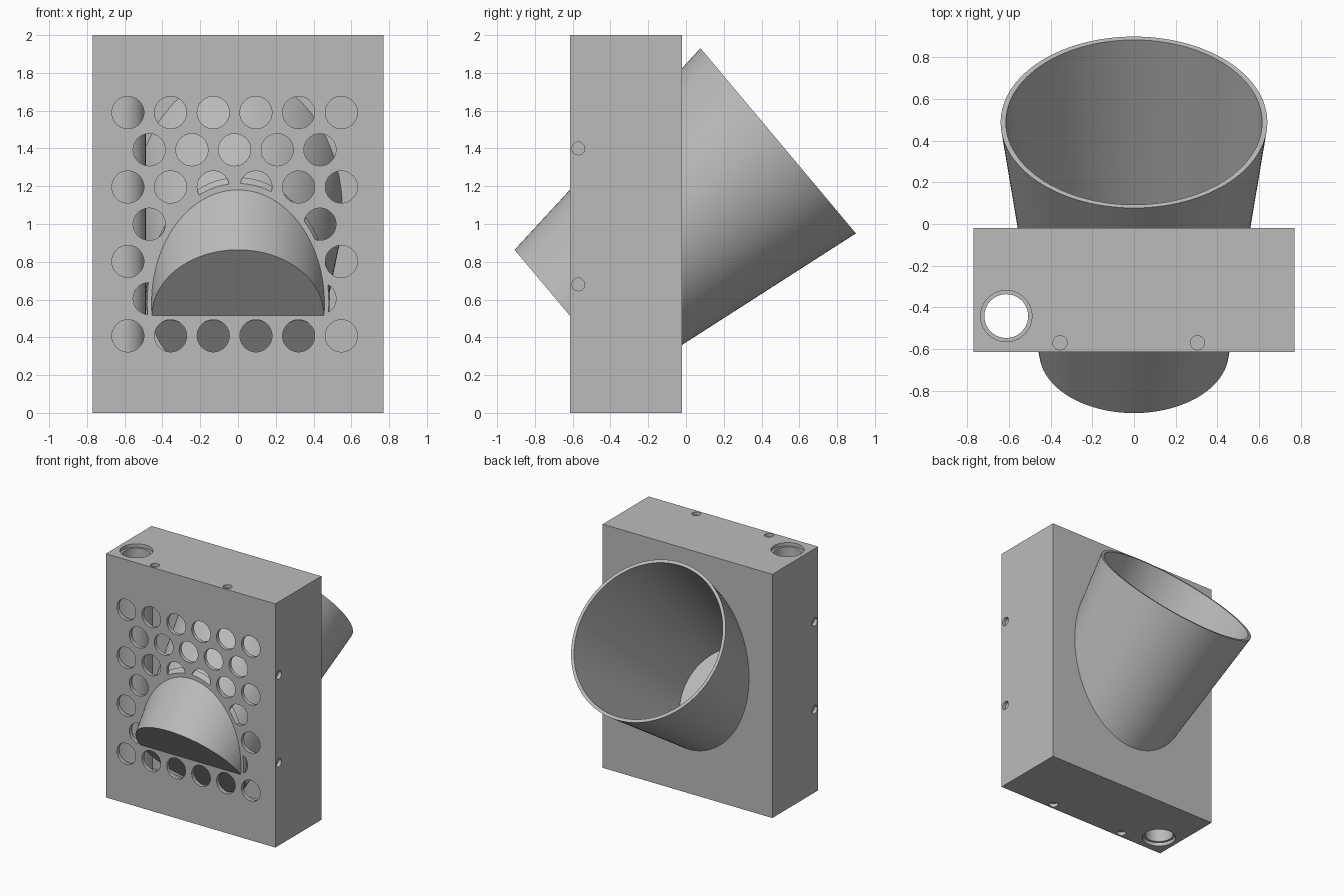
import bpy
from math import radians, sin, cos, pi
from mathutils import Vector

if "Cube" in bpy.data.objects:
    bpy.data.objects.remove(bpy.data.objects["Cube"])

grey = bpy.data.materials.new("plain_grey")
grey.use_nodes = True
COLOUR = (0.5, 0.5, 0.5, 1)
grey.diffuse_color = COLOUR
grey.node_tree.nodes["Principled BSDF"].inputs["Base Color"].default_value = COLOUR

# Housing limits and wall thickness
HALF_X, FRONT, BACK, TOP, WALL = 0.77, -0.615, -0.02, 2.0, 0.03

# Tapered duct: axis start, tilt, length and radii
START = Vector((0, -0.615, 0.515))
TILT = radians(40)
AXIS = Vector((0, cos(TILT), sin(TILT)))
LENGTH, R_FRONT, R_BACK = 1.44, 0.455, 0.64


def box(name, lo, hi):
    lo, hi = Vector(lo), Vector(hi)
    bpy.ops.mesh.primitive_cube_add(size=1, location=(lo + hi) / 2)
    ob = bpy.context.object
    ob.name = name
    ob.scale = hi - lo
    bpy.ops.object.transform_apply(location=True, rotation=True, scale=True)
    return ob


def frustum(name, a, b, r1, r2=None, sides=48):
    a, b = Vector(a), Vector(b)
    d = b - a
    bpy.ops.mesh.primitive_cone_add(
        vertices=sides, radius1=r1, radius2=r1 if r2 is None else r2,
        depth=d.length, location=(a + b) / 2,
        rotation=d.to_track_quat('Z', 'Y').to_euler())
    ob = bpy.context.object
    ob.name = name
    bpy.ops.object.transform_apply(location=True, rotation=True, scale=True)
    return ob


def duct(name, s0, s1, offset):
    """Slice of the tapered duct between two distances along its axis."""
    r = lambda s: R_FRONT + (R_BACK - R_FRONT) * s / LENGTH + offset
    return frustum(name, START + AXIS * s0, START + AXIS * s1, r(s0), r(s1), 128)


def join(obs):
    bpy.ops.object.select_all(action='DESELECT')
    for ob in obs:
        ob.select_set(True)
    bpy.context.view_layer.objects.active = obs[0]
    bpy.ops.object.join()
    return bpy.context.object


def cut(target, cutter):
    mod = target.modifiers.new("cut", 'BOOLEAN')
    mod.operation, mod.solver, mod.object = 'DIFFERENCE', 'EXACT', cutter
    bpy.ops.object.select_all(action='DESELECT')
    bpy.context.view_layer.objects.active = target
    target.select_set(True)
    bpy.ops.object.modifier_apply(modifier=mod.name)
    bpy.data.objects.remove(cutter)


def finish(ob):
    ob.data.materials.clear()
    ob.data.materials.append(grey)
    bpy.ops.object.select_all(action='DESELECT')
    bpy.context.view_layer.objects.active = ob
    ob.select_set(True)
    bpy.ops.object.shade_smooth_by_angle(angle=radians(30))


# Hollow housing
housing = box("housing", (-HALF_X, FRONT, 0), (HALF_X, BACK, TOP))
cut(housing, box("cavity", (-HALF_X + WALL, FRONT + WALL, WALL),
                 (HALF_X - WALL, BACK - WALL, TOP - WALL)))

# Staggered grille holes, leaving a collar around the duct
holes = []
for row in range(7):
    odd = row % 2
    z = 1.59 - 0.197 * row
    for i in range(6 - odd):
        x = -0.583 + 0.226 * (i + odd / 2)
        holes.append(frustum("hole", (x, FRONT - 0.05, z), (x, FRONT + 0.06, z), 0.085))
holes = join(holes)
cut(holes, duct("collar", 0, 1.2, 0.023))
cut(housing, holes)

# Opening where the duct passes through, hidden within the duct wall
cut(housing, duct("duct_opening", 0.012, 1.3, -0.012))

# Screw holes on the four edges, each closed by a boss inside
SCREW_Y = -0.57
screws = []
for side in (-1, 1):
    n = Vector((side, 0, 0))
    screws += [(Vector((side * HALF_X, SCREW_Y, z)), n) for z in (0.68, 1.40)]
    n = Vector((0, 0, side))
    screws += [(Vector((x, SCREW_Y, TOP / 2 * (1 + side))), n) for x in (-0.355, 0.305)]
cut(housing, join([frustum("screw", p + n * 0.02, p - n * 0.05, 0.034, sides=24)
                   for p, n in screws]))
bosses = join([frustum("screw_bosses", p - n * 0.028, p - n * 0.06, 0.04, sides=24)
               for p, n in screws])
bosses.name = "screw_bosses"
finish(bosses)

# Vertical pipe recessed between the top and bottom walls
PX, PY = -0.613, -0.442
cut(housing, frustum("pipe_opening", (PX, PY, -0.1), (PX, PY, TOP + 0.1), 0.123, sides=64))
pipe = frustum("vertical_pipe", (PX, PY, WALL - 0.002), (PX, PY, TOP - WALL + 0.002), 0.125, sides=64)
cut(pipe, frustum("pipe_bore", (PX, PY, -0.1), (PX, PY, TOP + 0.1), 0.105, sides=64))
finish(pipe)
finish(housing)

# Tapered duct, closed at the front and open at the back
tapered_duct = duct("tapered_duct", 0, LENGTH, 0)
cut(tapered_duct, duct("duct_bore", 0.025, LENGTH + 0.1, -0.025))
finish(tapered_duct)
